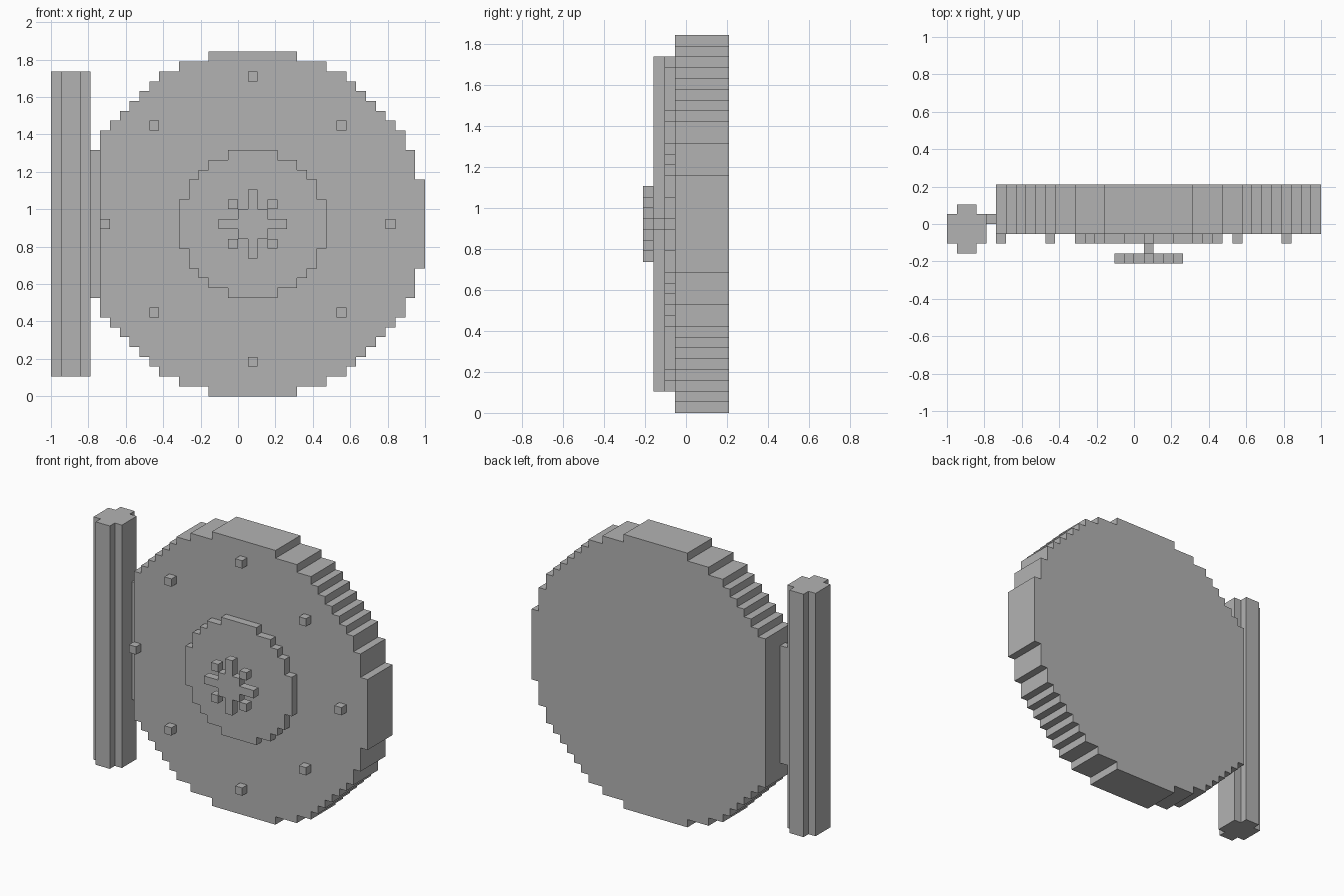
import bpy
import bmesh
import math
from itertools import groupby
from mathutils import Vector

if "Cube" in bpy.data.objects:
    bpy.data.objects.remove(bpy.data.objects["Cube"], do_unlink=True)

U = 2 / 38                                   # size of one block
CENTER = Vector((1.5 * U, 0, 17.5 * U))      # middle of the disc

grey = bpy.data.materials.new("stone grey")
grey.use_nodes = True
colour = (0.45, 0.45, 0.45, 1)
grey.diffuse_color = colour
grey.node_tree.nodes["Principled BSDF"].inputs["Base Color"].default_value = colour


def prism(name, outline, low, high, origin, upright=False):
    """Extrude an outline in blocks along y, or along z when upright."""
    def place(p, d):
        offset = (p[0], p[1], d) if upright else (p[0], d, p[1])
        return origin + Vector(offset) * U
    bm = bmesh.new()
    face = bm.faces.new([bm.verts.new(place(p, low)) for p in outline])
    top = bmesh.ops.extrude_face_region(bm, geom=[face])["geom"]
    shift = place((0, 0), high) - place((0, 0), low)
    bmesh.ops.translate(bm, vec=shift,
                        verts=[g for g in top if isinstance(g, bmesh.types.BMVert)])
    bmesh.ops.recalc_face_normals(bm, faces=bm.faces)
    mesh = bpy.data.meshes.new(name)
    bm.to_mesh(mesh)
    bm.free()
    mesh.materials.append(grey)
    obj = bpy.data.objects.new(name, mesh)
    bpy.context.collection.objects.link(obj)
    return obj


def square(x, z, w=1, h=1):
    return [(x + a * w / 2, z + b * h / 2) for a, b in ((-1, -1), (1, -1), (1, 1), (-1, 1))]


def stepped_circle(radius, left_limit):
    """Block circle outline, cut off straight at the left limit."""
    n = int(radius)

    def side(limit):
        points = []
        rows = groupby(range(-n, n + 1),
                       lambda j: min(limit, int(math.sqrt(radius ** 2 - j * j)) + 0.5))
        for width, group in rows:
            group = list(group)
            points += [(width, group[0] - 0.5), (width, group[-1] + 0.5)]
        return points
    return side(radius) + [(-x, z) for x, z in reversed(side(left_limit))]


# Door disc and raised centre plate
prism("door_disc", stepped_circle(17.5, 15.5), -1, 4, CENTER)
prism("centre_plate", stepped_circle(7.5, 7.5), -2, -1, CENTER)

# Handwheel with four long spokes and four diagonal knobs
prism("wheel_pin", square(0, 0), -3, -2, CENTER)
quarter = [(3.5, -0.5), (3.5, 0.5), (1.5, 0.5), (1.5, 1.5), (0.5, 1.5)]
wheel = []
for turn in range(4):
    wheel += quarter
    quarter = [(-z, x) for x, z in quarter]
prism("handwheel", wheel, -4, -3, CENTER)
for x in (-2, 2):
    for z in (-2, 2):
        prism("wheel_knob", square(x, z), -4, -3, CENTER)

# Ring of rivets, snapped down to whole blocks
rivets = [(0, 15), (0, -14), (14, 0), (-15, 0)] + [(x, z) for x in (9, -10) for z in (10, -9)]
for x, z in rivets:
    prism("rivet", square(x, z), -2, -1, CENTER)

# Hinge post with a cross-shaped section, and its connecting plate
corner = [(2, 1.5), (1, 1.5), (1, 2.5)]
half = corner + [(-x, y) for x, y in reversed(corner)]
section = half + [(-x, -y) for x, y in half]
prism("hinge_post", section, 2, 33, Vector((-1 + 2 * U, -0.5 * U, 0)), upright=True)
prism("hinge_plate", square(-16, 0, 1, 15), 0, 1, CENTER)
